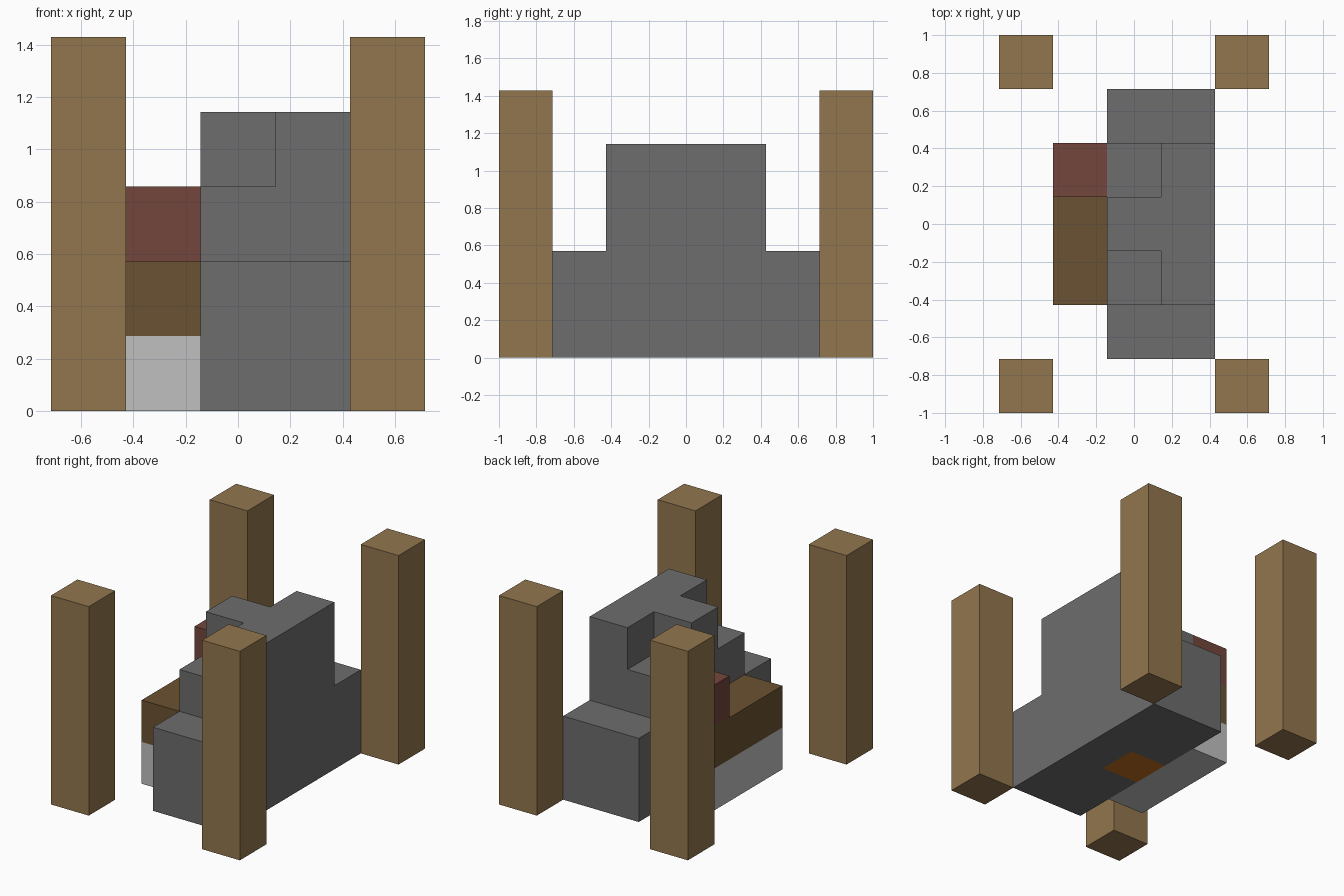
import bpy
import bmesh
from mathutils import Vector

cube = bpy.data.objects.get("Cube")
if cube:
    bpy.data.objects.remove(cube, do_unlink=True)

UNIT = 2 / 7                       # edge of one building block
ORIGIN = Vector((-2.5, -3.5, 0))   # block grid corner, in blocks


def material(name, rgb):
    """Flat material from display colour values."""
    linear = [((c / 255 + 0.055) / 1.055) ** 2.4 for c in rgb]
    mat = bpy.data.materials.new(name)
    mat.use_nodes = True
    mat.diffuse_color = (*linear, 1)
    shader = mat.node_tree.nodes["Principled BSDF"]
    shader.inputs["Base Color"].default_value = (*linear, 1)
    shader.inputs["Roughness"].default_value = 0.9
    return mat


def blocks(x, y, z):
    """Cells of a box, each axis given as (first, end)."""
    return {(i, j, k) for i in range(*x) for j in range(*y) for k in range(*z)}


def build(name, cells, solid, mat):
    """Mesh the outer faces of the cells, leaving out those that touch other blocks."""
    bm = bmesh.new()
    for cell in cells:
        centre = Vector(cell) + Vector((0.5, 0.5, 0.5))
        for axis in range(3):
            for sign in (-1, 1):
                n = Vector((0, 0, 0))
                n[axis] = sign
                if tuple(int(c + d) for c, d in zip(cell, n)) in solid:
                    continue
                u = Vector((0, 0, 0))
                u[(axis + 1) % 3] = 0.5
                v = n.cross(u)
                mid = centre + n * 0.5
                corners = (mid - u - v, mid + u - v, mid + u + v, mid - u + v)
                bm.faces.new([bm.verts.new((p + ORIGIN) * UNIT) for p in corners])
    bmesh.ops.remove_doubles(bm, verts=bm.verts, dist=0.001)
    bmesh.ops.dissolve_limit(bm, angle_limit=0.01, verts=bm.verts, edges=bm.edges)
    mesh = bpy.data.meshes.new(name)
    bm.to_mesh(mesh)
    bm.free()
    mesh.materials.append(mat)
    bpy.context.collection.objects.link(bpy.data.objects.new(name, mesh))


wood = material("light wood", (146, 118, 78))
stone = material("grey stone", (109, 109, 109))
iron = material("pale metal", (192, 192, 192))
plank = material("dark wood", (107, 82, 50))
brick = material("red brick", (116, 70, 60))
ember = material("orange ember", (196, 109, 33))

parts = []

# Four corner posts
for x, side in ((0, "right"), (4, "left")):
    for y, end in ((0, "front"), (6, "back")):
        parts.append((f"{end}_{side}_post", blocks((x, x + 1), (y, y + 1), (0, 5)), wood))

# Stone hearth: wide base, raised wall, stepped shelf and central chimney block
fire = blocks((2, 3), (3, 4), (0, 1))
hearth = (blocks((2, 4), (1, 6), (0, 2)) | blocks((2, 4), (2, 5), (2, 3))
          | blocks((3, 4), (2, 5), (3, 4)) | blocks((2, 3), (3, 4), (3, 4)))
parts.append(("stone_hearth", hearth - fire, stone))
parts.append(("fire_bed", fire, ember))

# Workbench along the side of the hearth
parts.append(("bench_base", blocks((1, 2), (2, 5), (0, 1)), iron))
parts.append(("bench_top", blocks((1, 2), (2, 5), (1, 2)), plank))
parts.append(("brick_block", blocks((1, 2), (4, 5), (2, 3)), brick))

solid = set().union(*(cells for _, cells, _ in parts))
for name, cells, mat in parts:
    build(name, cells, solid, mat)
